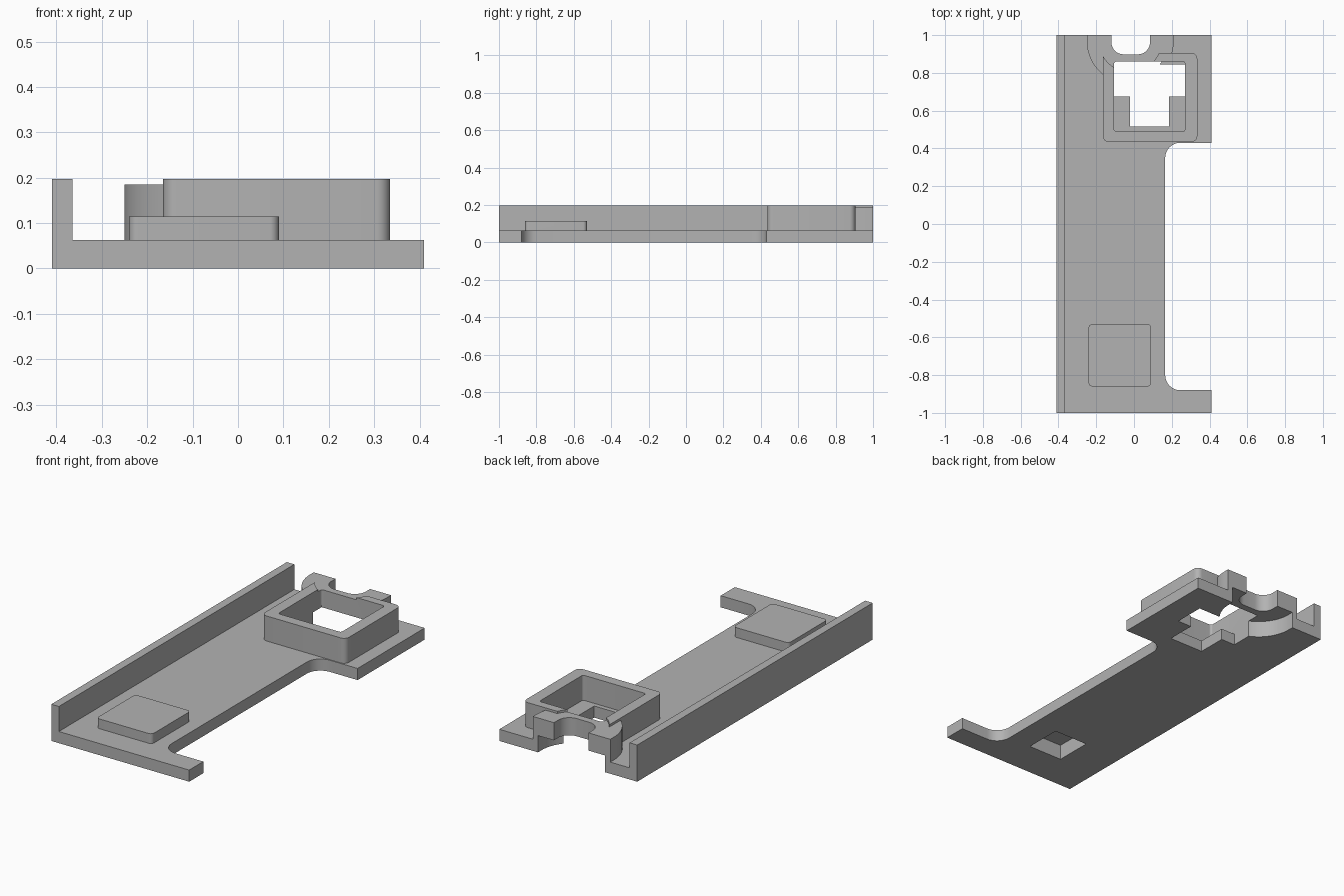
import bpy, bmesh, math
from mathutils import Vector

if "Cube" in bpy.data.objects:
    bpy.data.objects.remove(bpy.data.objects["Cube"], do_unlink=True)

grey = bpy.data.materials.new("plain grey")
grey.use_nodes = True
grey.diffuse_color = (0.45, 0.45, 0.45, 1)
grey.node_tree.nodes["Principled BSDF"].inputs["Base Color"].default_value = (0.45, 0.45, 0.45, 1)


def outline(corners, steps=8):
    """Round each (x, y, radius) corner of a polygon."""
    out, n = [], len(corners)
    for i, (x, y, r) in enumerate(corners):
        p = Vector((x, y))
        if r == 0:
            out.append(p)
            continue
        a = (Vector(corners[i - 1][:2]) - p).normalized()
        b = (Vector(corners[(i + 1) % n][:2]) - p).normalized()
        # right-angled corners: arc centre lies at p + r(a + b)
        c = p + r * (a + b)
        for k in range(steps + 1):
            t = math.pi / 2 * k / steps
            out.append(c - r * b * math.cos(t) - r * a * math.sin(t))
    return out


def prism(name, pts, z0, z1):
    bm = bmesh.new()
    face = bm.faces.new([bm.verts.new((p[0], p[1], z0)) for p in pts])
    ext = bmesh.ops.extrude_face_region(bm, geom=[face])
    verts = [v for v in ext["geom"] if isinstance(v, bmesh.types.BMVert)]
    bmesh.ops.translate(bm, vec=(0, 0, z1 - z0), verts=verts)
    bmesh.ops.recalc_face_normals(bm, faces=bm.faces)
    mesh = bpy.data.meshes.new(name)
    bm.to_mesh(mesh)
    bm.free()
    mesh.materials.append(grey)
    ob = bpy.data.objects.new(name, mesh)
    bpy.context.collection.objects.link(ob)
    return ob


def block(name, x0, x1, y0, y1, z0, z1, r=0):
    return prism(name, outline([(x0, y0, r), (x1, y0, r), (x1, y1, r), (x0, y1, r)]), z0, z1)


def disc(r, end, cx=-0.02, cy=0.97, n=96):
    """Circle around the cable notch, squared off at the back edge."""
    arc = [(cx + r * math.cos(t), cy + r * math.sin(t))
           for t in (math.pi + math.pi * k / n for k in range(n + 1))]
    return arc + [(cx + r, end), (cx - r, end)]


def combine(target, other, operation):
    mod = target.modifiers.new(operation, "BOOLEAN")
    mod.operation, mod.solver, mod.object = operation, "EXACT", other
    bpy.context.view_layer.objects.active = target
    bpy.ops.object.modifier_apply(modifier=mod.name)
    bpy.data.objects.remove(other, do_unlink=True)


BASE, TOP = 0.0625, 0.197

# Base plate with the long side recess
body = prism("bracket_body", outline([
    (-0.41, -1, 0), (0.41, -1, 0), (0.41, -0.88, 0), (0.165, -0.88, 0.08),
    (0.165, 0.43, 0.08), (0.41, 0.43, 0), (0.41, 1, 0), (-0.41, 1, 0)]), 0, BASE)

# Side wall and raised pad
combine(body, block("side_wall", -0.41, -0.365, -1, 1, 0, TOP), "UNION")
combine(body, block("raised_pad", -0.24, 0.09, -0.86, -0.53, 0.02, 0.115, 0.02), "UNION")

# Socket frame, lowered where it meets the round boss
frame = block("socket_frame", -0.165, 0.335, 0.435, 0.905, 0.02, TOP, 0.03)
combine(frame, prism("frame_relief", disc(0.165, 1.1), 0.185, 0.3), "DIFFERENCE")
combine(body, prism("round_boss", disc(0.23, 1), 0.02, 0.185), "UNION")
combine(body, frame, "UNION")

# Socket interior, through holes, boss underside, back notch, pad pocket
cutters = [
    block("socket_cut", -0.105, 0.27, 0.49, 0.86, BASE, 0.4, 0.012),
    block("wide_hole", -0.105, 0.27, 0.675, 0.845, -0.1, 0.1),
    block("lip_hole", -0.105, 0.125, 0.8, 0.86, -0.1, 0.1),
    block("narrow_hole", -0.02, 0.185, 0.515, 0.7, -0.1, 0.1),
    prism("boss_pocket", disc(0.2, 1.1), -0.1, 0.09),
    block("back_notch", -0.12, 0.085, 0.898, 1.2, -0.1, 0.4, 0.065),
    block("pad_pocket", -0.177, 0.027, -0.797, -0.593, -0.1, 0.082),
]
for cutter in cutters:
    combine(body, cutter, "DIFFERENCE")

# Smooth the rounded corners, keep hard edges
bpy.ops.object.select_all(action="DESELECT")
body.select_set(True)
bpy.context.view_layer.objects.active = body
bpy.ops.object.shade_smooth_by_angle(angle=math.radians(30))
